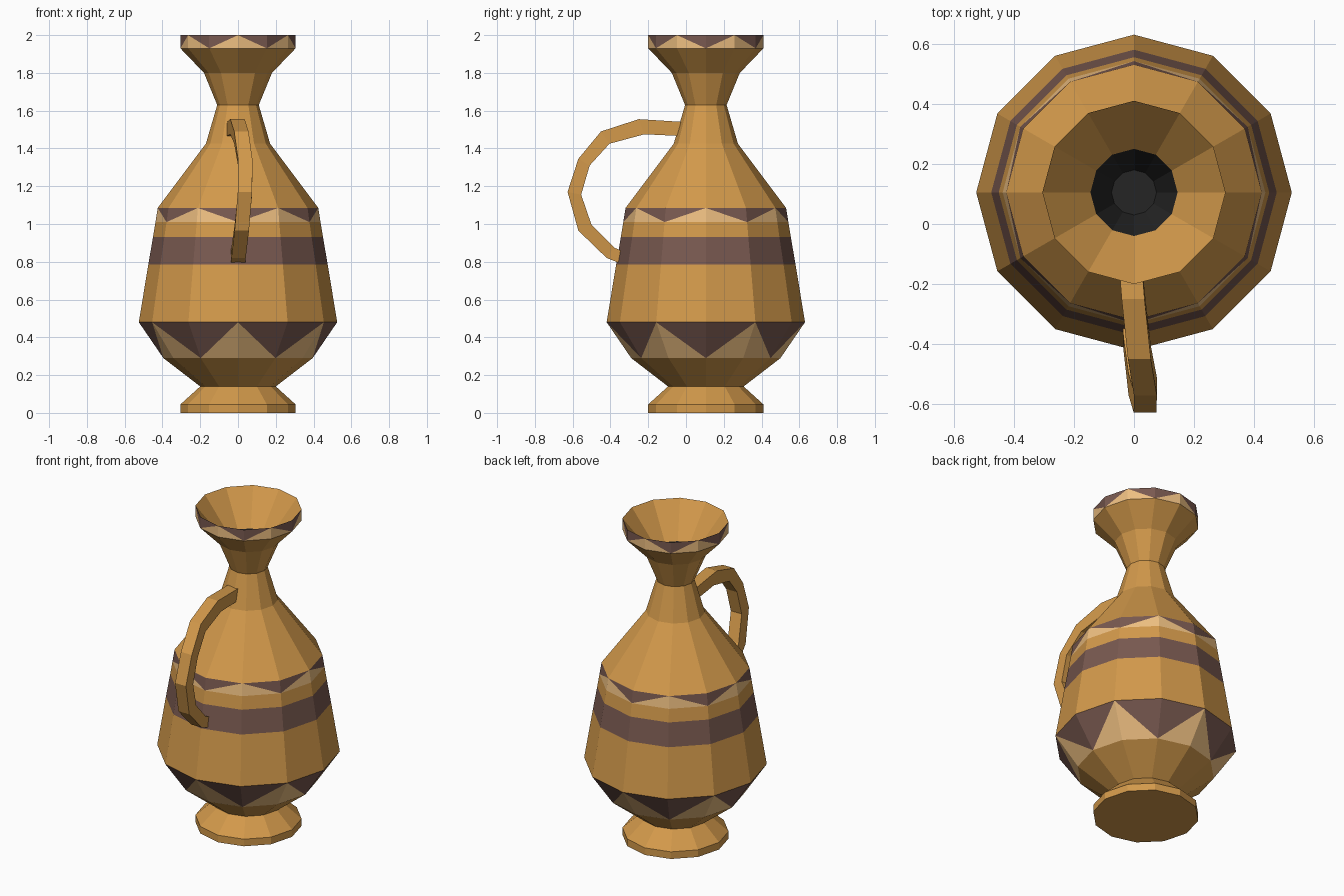
import bpy, bmesh
from math import sin, cos, pi

if "Cube" in bpy.data.objects:
    bpy.data.objects.remove(bpy.data.objects["Cube"])

SIDES = 12
AXIS_Y = 0.105


def material(name, rgb):
    m = bpy.data.materials.new(name)
    m.diffuse_color = (*rgb, 1)
    m.use_nodes = True
    m.node_tree.nodes["Principled BSDF"].inputs["Base Color"].default_value = m.diffuse_color
    return m


MATS = [material("clay", (0.65, 0.32, 0.07)),
        material("dark_glaze", (0.19, 0.10, 0.08)),
        material("light_glaze", (0.85, 0.52, 0.22)),
        material("inside_black", (0.018, 0.018, 0.018))]
CLAY, DARK, LIGHT, BLACK = range(4)


def finish(bm, name):
    bmesh.ops.recalc_face_normals(bm, faces=bm.faces)
    me = bpy.data.meshes.new(name)
    bm.to_mesh(me)
    bm.free()
    for m in MATS:
        me.materials.append(m)
    ob = bpy.data.objects.new(name, me)
    bpy.context.collection.objects.link(ob)
    return ob


# Jug body: (radius, height, decoration of the band above this ring)
# "zig0"/"zig1" are zigzag bands in opposite phase
profile = [
    (0.305, 0.00, CLAY), (0.305, 0.045, CLAY), (0.20, 0.14, CLAY),
    (0.395, 0.29, "zig1"), (0.525, 0.48, CLAY), (0.475, 0.785, DARK),
    (0.45, 0.93, CLAY), (0.437, 1.01, "zig0"), (0.425, 1.085, CLAY),
    (0.17, 1.425, CLAY), (0.11, 1.63, CLAY), (0.18, 1.80, CLAY),
    (0.305, 1.93, "zig1"), (0.305, 2.00, CLAY),
    (0.145, 1.80, BLACK), (0.075, 1.63, BLACK),
]
bm = bmesh.new()
rings = [[bm.verts.new((r * cos(2 * pi * k / SIDES),
                        AXIS_Y + r * sin(2 * pi * k / SIDES), z))
          for k in range(SIDES)] for r, z, _ in profile]


def face(verts, mat):
    bm.faces.new(verts).material_index = mat


for lo, up, (_, _, deco) in zip(rings, rings[1:], profile):
    for k in range(SIDES):
        n = (k + 1) % SIDES
        if deco in ("zig0", "zig1"):
            # light triangle peaks at every second upper corner
            if k % 2 == int(deco[-1]):
                face((lo[k], lo[n], up[k]), LIGHT)
                face((lo[n], up[n], up[k]), DARK)
            else:
                face((lo[k], lo[n], up[n]), LIGHT)
                face((lo[k], up[n], up[k]), DARK)
        else:
            face((lo[k], lo[n], up[n], up[k]), deco)
face(rings[0][::-1], CLAY)    # foot underside
face(rings[-1], BLACK)        # bottom of the mouth
finish(bm, "jug_body")

# Handle: x centre, outer (y, z), inner (y, z) for each cross-section
sections = [
    (-0.022, (-0.01, 1.54), (-0.01, 1.465)),
    (-0.003, (-0.25, 1.555), (-0.22, 1.475)),
    (0.018, (-0.45, 1.49), (-0.405, 1.425)),
    (0.038, (-0.57, 1.345), (-0.51, 1.31)),
    (0.037, (-0.627, 1.17), (-0.555, 1.155)),
    (0.020, (-0.57, 0.965), (-0.50, 0.995)),
    (0.003, (-0.42, 0.82), (-0.38, 0.875)),
    (0.000, (-0.345, 0.79), (-0.335, 0.855)),
]
HALF = 0.038
bm = bmesh.new()
loops = [[bm.verts.new((x - HALF, *o)), ] + [bm.verts.new((x + HALF, *o)),
         bm.verts.new((x + HALF, *i)), bm.verts.new((x - HALF, *i))]
         for x, o, i in sections]
for a, b in zip(loops, loops[1:]):
    for k in range(4):
        n = (k + 1) % 4
        face((a[k], a[n], b[n], b[k]), CLAY)
face(loops[0][::-1], CLAY)
face(loops[-1], CLAY)
finish(bm, "handle")
